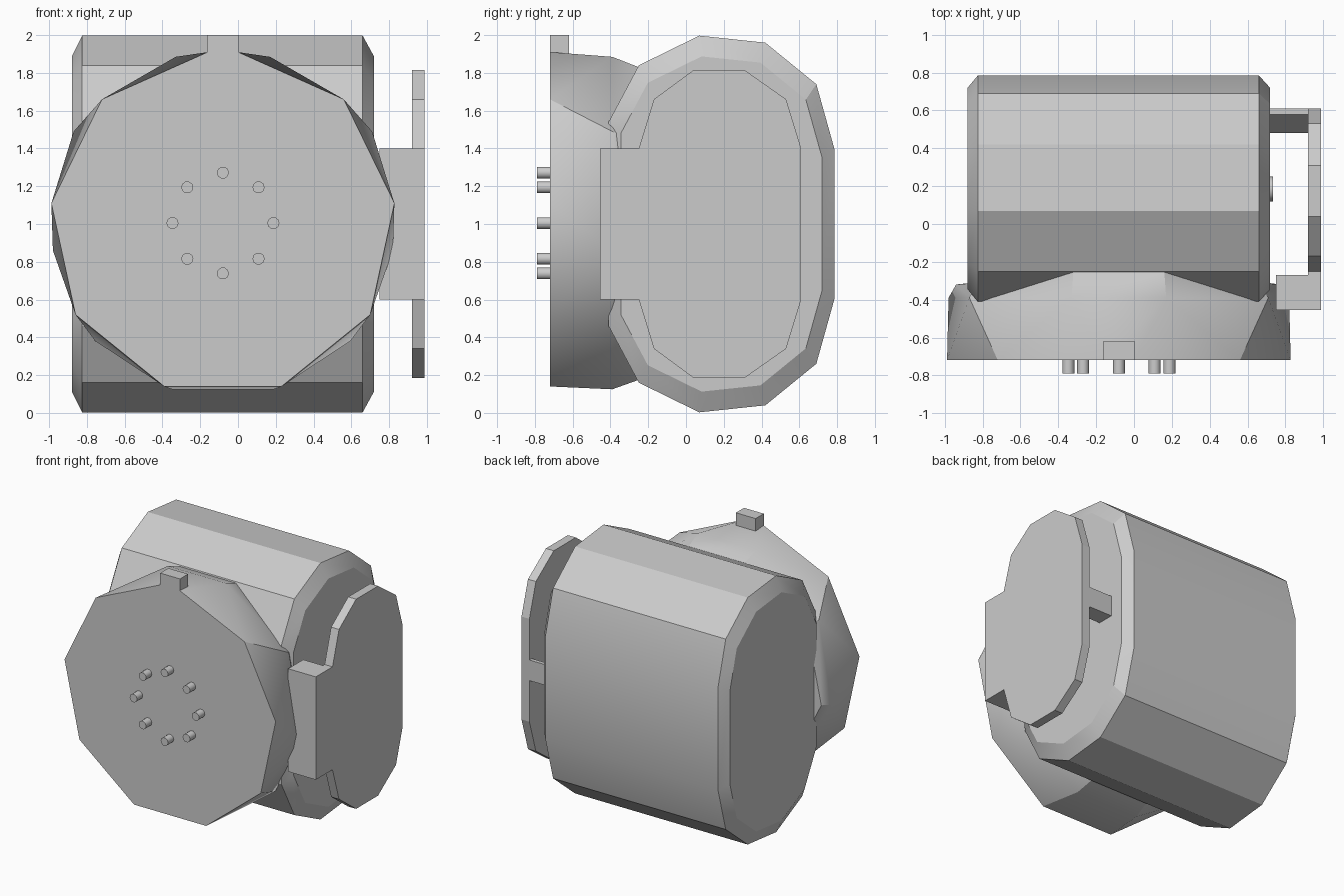
import bpy, bmesh, math
from mathutils import Vector

cube = bpy.data.objects.get("Cube")
if cube:
    bpy.data.objects.remove(cube, do_unlink=True)

grey = bpy.data.materials.new("plain_grey")
grey.use_nodes = True
grey.diffuse_color = (0.6, 0.6, 0.6, 1)
grey.node_tree.nodes["Principled BSDF"].inputs["Base Color"].default_value = (0.6, 0.6, 0.6, 1)


def finish(name, bm, angle=None):
    bmesh.ops.recalc_face_normals(bm, faces=bm.faces)
    mesh = bpy.data.meshes.new(name)
    bm.to_mesh(mesh)
    bm.free()
    obj = bpy.data.objects.new(name, mesh)
    bpy.context.collection.objects.link(obj)
    mesh.materials.append(grey)
    if angle:
        bpy.ops.object.select_all(action='DESELECT')
        obj.select_set(True)
        bpy.context.view_layer.objects.active = obj
        bpy.ops.object.shade_smooth_by_angle(angle=math.radians(angle))
    return obj


def loft(name, rings, angle=None):
    """Join rings of equal length and cap both ends."""
    bm = bmesh.new()
    loops = [[bm.verts.new(p) for p in ring] for ring in rings]
    n = len(loops[0])
    for a, b in zip(loops, loops[1:]):
        for i in range(n):
            j = (i + 1) % n
            bm.faces.new((a[i], a[j], b[j], b[i]))
    bm.faces.new(loops[0])
    bm.faces.new(loops[-1])
    return finish(name, bm, angle)


def side_ring(profile, x, k=1.0, cy=0.185, cz=1.0):
    return [(x, cy + (y - cy) * k, cz + (z - cz) * k) for y, z in profile]


def mirrored(half):
    """Complete an upper half profile about z = 1."""
    return half + [(y, 2 - z) for y, z in reversed(half)]


def box(name, lo, hi):
    corners = [(lo[1], lo[2]), (hi[1], lo[2]), (hi[1], hi[2]), (lo[1], hi[2])]
    return loft(name, [side_ring(corners, lo[0]), side_ring(corners, hi[0])])


def cylinder(name, start, end, radius, sides):
    a, b = Vector(start), Vector(end)
    turn = (b - a).to_track_quat('Z', 'Y')
    circle = [turn @ Vector((radius * math.cos(math.tau * i / sides),
                             radius * math.sin(math.tau * i / sides), 0)) for i in range(sides)]
    return loft(name, [[a + p for p in circle], [b + p for p in circle]], 50)


# Main body: long rounded prism with chamfered ends
body = mirrored([(-0.41, 1.54), (-0.25, 1.84), (0.07, 1.997), (0.42, 1.96),
                 (0.69, 1.74), (0.785, 1.4)])
loft("main_body", [side_ring(body, -0.88, 0.89), side_ring(body, -0.825),
                   side_ring(body, 0.66), side_ring(body, 0.72, 0.89)], 20)

# Front flange: faceted drum whose front and rear outlines are staggered
CX = -0.08
front = [(0.08, 1.91), (0.64, 1.66), (0.908, 1.11), (0.78, 0.52), (0.31, 0.14)]
rear = [(0.25, 1.885), (0.79, 1.49), (0.9, 0.86), (0.675, 0.38), (0.27, 0.125)]
back = [(0.24, 1.83, -0.25), (0.74, 1.46, -0.31), (0.86, 0.87, -0.32),
        (0.64, 0.42, -0.3), (0.25, 0.175, -0.25)]
points = [(x, -0.72, z) for x, z in front] + [(x, -0.39, z) for x, z in rear]
points += [(x, y, z) for x, z, y in back]
bm = bmesh.new()
for x, y, z in points:
    for side in (-1, 1):
        bm.verts.new((CX + side * x, y, z))
bmesh.ops.convex_hull(bm, input=bm.verts)
bmesh.ops.dissolve_limit(bm, angle_limit=0.01, verts=bm.verts, edges=bm.edges)
finish("front_flange", bm, 30)

# Locating key on top of the flange
box("locating_key", (-0.165, -0.72, 1.88), (0.005, -0.62, 2.0))

# Ring of contact pins
for i in range(8):
    a = math.tau * i / 8
    x, z = CX + 0.267 * math.cos(a), 1.005 + 0.267 * math.sin(a)
    cylinder(f"contact_pin_{i + 1}", (x, -0.7, z), (x, -0.79, z), 0.032, 10)

# Side plate, its front tab and its rear bracket
plate = mirrored([(-0.25, 1.4), (-0.17, 1.66), (0.04, 1.815), (0.31, 1.815),
                  (0.53, 1.66), (0.61, 1.4)])
loft("side_plate", [side_ring(plate, 0.92), side_ring(plate, 0.988)])
box("plate_front_tab", (0.75, -0.455, 0.6), (0.988, -0.27, 1.4))
box("plate_tab_bridge", (0.92, -0.3, 0.6), (0.988, -0.24, 1.4))
bracket = [(0.48, 0.92), (0.61, 0.92), (0.61, 1.08), (0.58, 1.08)]
loft("plate_rear_bracket", [side_ring(bracket, 0.7), side_ring(bracket, 0.93)])

# Small button on the body end behind the plate
cylinder("end_button", (0.7, 0.185, 1.0), (0.735, 0.185, 1.0), 0.065, 12)
